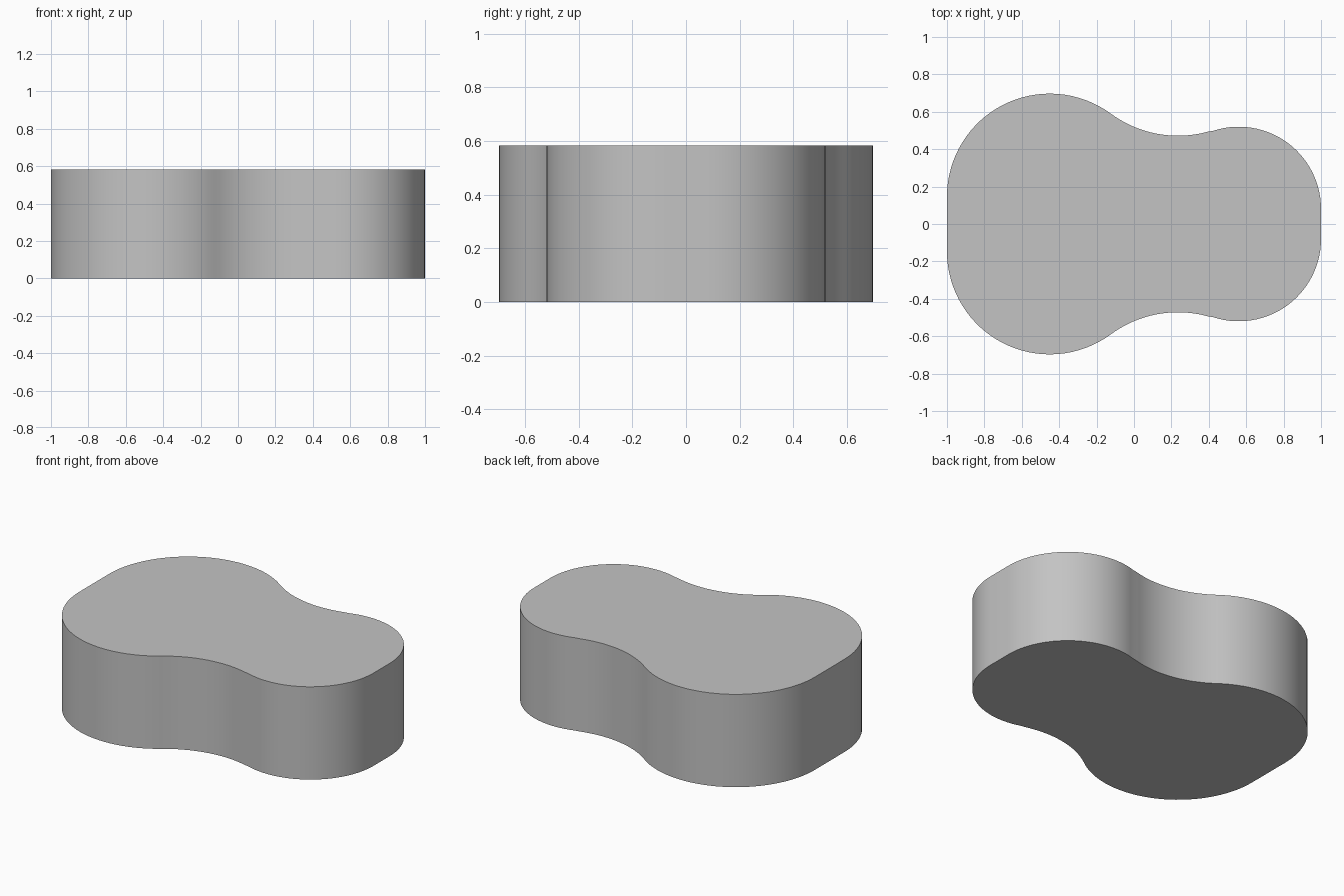
import bpy, bmesh
from math import atan2, cos, sin, pi

cube = bpy.data.objects.get("Cube")
if cube:
    bpy.data.objects.remove(cube, do_unlink=True)

HEIGHT = 0.583

grey = bpy.data.materials.new("light grey")
grey.use_nodes = True
colour = (0.55, 0.55, 0.55, 1)
grey.diffuse_color = colour
grey.node_tree.nodes["Principled BSDF"].inputs["Base Color"].default_value = colour


def arc(centre, radius, start, end, steps):
    """Points on a circle from the start angle to the end angle."""
    angles = [start + (end - start) * i / steps for i in range(steps + 1)]
    return [(centre[0] + radius * cos(a), centre[1] + radius * sin(a)) for a in angles]


# Rear half of the outline: large lobe, hollow waist and small lobe, tangent to each other
big, big_r = (-0.45, 0.147), 0.55
waist, waist_r = (0.235, 1.077), 0.605
small, small_r = (0.56, 0.08), 0.44
a = atan2(waist[1] - big[1], waist[0] - big[0])
b = atan2(waist[1] - small[1], waist[0] - small[0])
half = arc(big, big_r, pi, a, 32)
half += arc(waist, waist_r, a - pi, b - pi, 20)[1:-1]
half += arc(small, small_r, b, 0, 28)
outline = half + [(x, -y) for x, y in reversed(half)]

# Solid body, extruded upward from the mirrored outline
bm = bmesh.new()
base = bm.faces.new([bm.verts.new((x, y, 0)) for x, y in outline])
top = bmesh.ops.extrude_face_region(bm, geom=[base], use_keep_orig=True)["geom"]
bmesh.ops.translate(bm, vec=(0, 0, HEIGHT),
                    verts=[v for v in top if isinstance(v, bmesh.types.BMVert)])
bmesh.ops.recalc_face_normals(bm, faces=bm.faces)
mesh = bpy.data.meshes.new("two_lobed_block")
bm.to_mesh(mesh)
bm.free()
mesh.materials.append(grey)
block = bpy.data.objects.new("two_lobed_block", mesh)
bpy.context.collection.objects.link(block)

# Smooth walls with crisp rims
bpy.ops.object.select_all(action="DESELECT")
block.select_set(True)
bpy.context.view_layer.objects.active = block
bpy.ops.object.shade_smooth_by_angle(angle=pi / 6)
